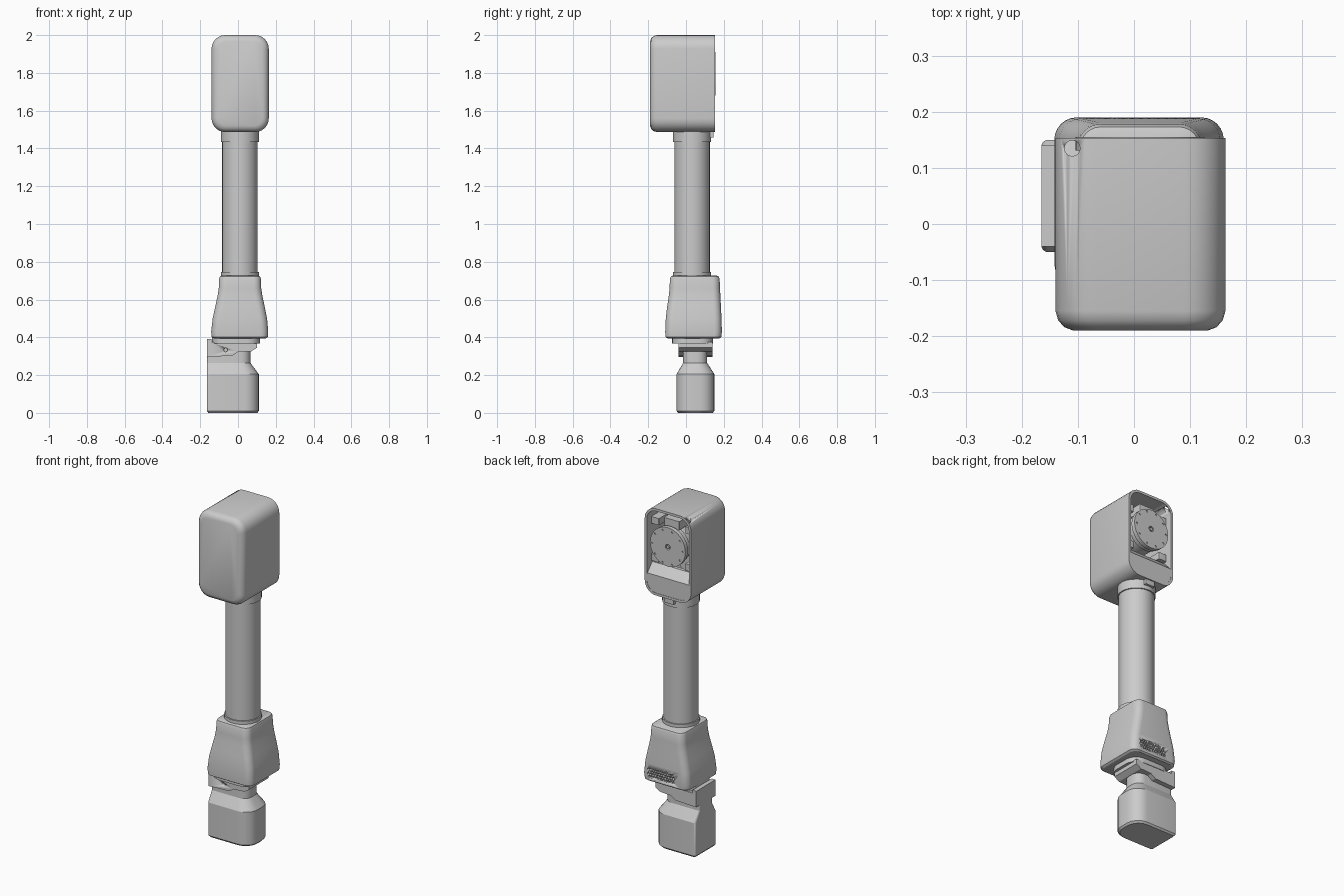
import bpy, bmesh
from math import cos, sin, pi, radians
from mathutils import Matrix

if "Cube" in bpy.data.objects:
    bpy.data.objects.remove(bpy.data.objects["Cube"])


def finish(name, bm, angle=28):
    bmesh.ops.recalc_face_normals(bm, faces=bm.faces)
    mesh = bpy.data.meshes.new(name)
    bm.to_mesh(mesh)
    bm.free()
    ob = bpy.data.objects.new(name, mesh)
    bpy.context.collection.objects.link(ob)
    bpy.ops.object.select_all(action='DESELECT')
    ob.select_set(True)
    bpy.context.view_layer.objects.active = ob
    bpy.ops.object.shade_smooth_by_angle(angle=radians(angle))
    return ob


def outline(u0, u1, v0, v1, r, n=6):
    """Rounded rectangle; r = one radius or (++, -+, --, +-) corner radii."""
    rs = r if isinstance(r, tuple) else (r,) * 4
    pts = []
    for k, (u, v, su, sv) in enumerate([(u1, v1, -1, -1), (u0, v1, 1, -1),
                                        (u0, v0, 1, 1), (u1, v0, -1, 1)]):
        for i in range(n + 1):
            a = pi / 2 * (k + i / n)
            pts.append((u + rs[k] * (su + cos(a)), v + rs[k] * (sv + sin(a))))
    return pts


def loft(name, sections, axis='z'):
    """Skin rounded rectangles (w, u0, u1, v0, v1, r) along an axis."""
    bm = bmesh.new()
    rings = []
    for w, *box in sections:
        rings.append([bm.verts.new((u, v, w) if axis == 'z' else (u, w, v))
                      for u, v in outline(*box)])
    for a, b in zip(rings, rings[1:]):
        for i in range(len(a)):
            j = (i + 1) % len(a)
            bm.faces.new((a[i], a[j], b[j], b[i]))
    bm.faces.new(rings[0])
    bm.faces.new(rings[-1])
    return finish(name, bm)


def add_disc(bm, c, r, depth, axis='z', n=32):
    m = Matrix.Translation(c)
    if axis == 'y':
        m = m @ Matrix.Rotation(pi / 2, 4, 'X')
    bmesh.ops.create_cone(bm, cap_ends=True, segments=n, radius1=r, radius2=r,
                          depth=depth, matrix=m)


def discs(name, items, axis='z', n=32):
    bm = bmesh.new()
    for c, r, d in items:
        add_disc(bm, c, r, d, axis, n)
    return finish(name, bm)


def box(name, x0, x1, y0, y1, z0, z1):
    return loft(name, [(z0, x0, x1, y0, y1, 0.004), (z1, x0, x1, y0, y1, 0.004)])


def cut(ob, cutter):
    m = ob.modifiers.new('cut', 'BOOLEAN')
    m.object, m.operation, m.solver = cutter, 'DIFFERENCE', 'EXACT'
    bpy.ops.object.select_all(action='DESELECT')
    ob.select_set(True)
    bpy.context.view_layer.objects.active = ob
    bpy.ops.object.modifier_apply(modifier=m.name)
    bpy.data.objects.remove(cutter)


# Foot: flat on the left, rounded on the right, tapering to the neck
R = (0.075, 0.012, 0.012, 0.075)
N = (0.05, 0.012, 0.012, 0.05)
loft('foot', [(0.0, -0.157, 0.102, -0.042, 0.142, R),
              (0.01, -0.165, 0.11, -0.05, 0.15, R),
              (0.205, -0.165, 0.11, -0.05, 0.15, R),
              (0.265, -0.165, 0.066, -0.015, 0.112, N)])
loft('neck', [(z, -0.165, 0.066, -0.015, 0.112, N) for z in (0.26, 0.33)])

# Clamp: stepped profile pulled front to back
profile = [(-0.165, 0.297), (-0.03, 0.302), (0, 0.322), (0.07, 0.326), (0.1, 0.345),
           (0.1, 0.375), (-0.14, 0.375), (-0.14, 0.392), (-0.165, 0.392)]
bm = bmesh.new()
face = bm.faces.new([bm.verts.new((x, -0.04, z)) for x, z in profile])
ext = bmesh.ops.extrude_face_region(bm, geom=[face])
bmesh.ops.translate(bm, vec=(0, 0.18, 0),
                    verts=[v for v in ext['geom'] if isinstance(v, bmesh.types.BMVert)])
clamp = finish('clamp', bm)
cut(clamp, discs('screw_cutter', [((-0.065, -0.04, 0.333), 0.01, 0.03)], 'y', 12))

# Flange under the housing
loft('housing_flange', [(0.368, -0.138, 0.116, -0.073, 0.143, 0.07),
                        (0.402, -0.138, 0.116, -0.073, 0.143, 0.07)])

# Flared housing
housing = loft('housing', [
    (0.395, -0.128, 0.147, -0.098, 0.178, 0.035),
    (0.402, -0.139, 0.158, -0.109, 0.187, 0.04),
    (0.43, -0.142, 0.16, -0.11, 0.19, 0.04),
    (0.50, -0.134, 0.154, -0.107, 0.188, 0.04),
    (0.56, -0.121, 0.142, -0.1, 0.185, 0.04),
    (0.62, -0.108, 0.129, -0.091, 0.182, 0.04),
    (0.66, -0.102, 0.123, -0.087, 0.18, 0.04),
    (0.71, -0.1, 0.121, -0.085, 0.178, 0.04),
    (0.722, -0.096, 0.117, -0.08, 0.173, 0.037),
    (0.727, -0.085, 0.106, -0.07, 0.162, 0.03)])

# Vent grille at the lower back of the housing
holes = [((-0.05 + 0.0155 * i + 0.00775 * (j % 2), 0.19, 0.428 + 0.0135 * j), 0.0065, 0.03)
         for j in range(4) for i in range(11)]
cut(housing, discs('vent_cutter', holes, 'y', 6))

# Tube and its collars
C = (0.01, 0.032)
discs('tube', [((*C, 1.11), 0.094, 0.78)])
discs('lower_collar', [((*C, 0.732), 0.101, 0.028)])
discs('upper_collar', [((*C, 1.465), 0.101, 0.06)])
box('collar_tab', -0.02, 0.04, 0.11, 0.146, 1.458, 1.495)


# Head shell: one skin, outside from the front to the back rim, then inside
def shell(y, inset, r):
    return (y, -0.14 + inset, 0.163 - inset, 1.487 + inset, 2.0 - inset, r)


head = loft('head_shell', [
    shell(-0.19, 0.032, 0.05), shell(-0.184, 0.016, 0.06), shell(-0.172, 0.005, 0.068),
    shell(-0.155, 0, 0.072), shell(0.153, 0, 0.072), shell(0.153, 0.014, 0.06),
    shell(-0.15, 0.014, 0.06)], 'y')
cut(head, discs('screw_hole_cutter', [((-0.11, 0.135, 1.98), 0.014, 0.08)], 'z', 16))

# Sloped panel closing the lower back of the head
B = (0.01, 0.01, 0.06, 0.06)
loft('lower_back_panel', [(0.085, -0.128, 0.151, 1.499, 1.655, B),
                          (0.105, -0.128, 0.151, 1.499, 1.655, B),
                          (0.151, -0.128, 0.151, 1.499, 1.605, B)], 'y')

# Drive inside the head: body, stepped faceplate, bolt ring and hub
mx, mz = 0.011, 1.795
discs('drive_body', [((mx, 0.0, mz), 0.1, 0.22), ((mx, 0.118, mz), 0.108, 0.03)], 'y', 40)
plate = discs('drive_faceplate', [((mx, 0.143, mz), 0.115, 0.024)], 'y', 48)
bolts = [((mx + 0.1 * cos(i * pi / 5), 0.156, mz + 0.1 * sin(i * pi / 5)), 0.006, 0.012)
         for i in range(10)]
cut(plate, discs('bolt_cutter', bolts + [((mx, 0.155, mz), 0.016, 0.03)], 'y', 12))
discs('drive_hub', [((mx, 0.147, mz), 0.009, 0.016)], 'y', 16)

# Brackets holding the drive
for side, x in (('left', -0.1), ('right', 0.122)):
    for level, z in (('upper', 1.9), ('lower', 1.68)):
        box(f'{level}_{side}_bracket', x - 0.025, x + 0.025, 0.03, 0.115, z - 0.015, z + 0.025)
box('top_bracket', -0.04, 0.06, 0.02, 0.12, 1.895, 1.945)
